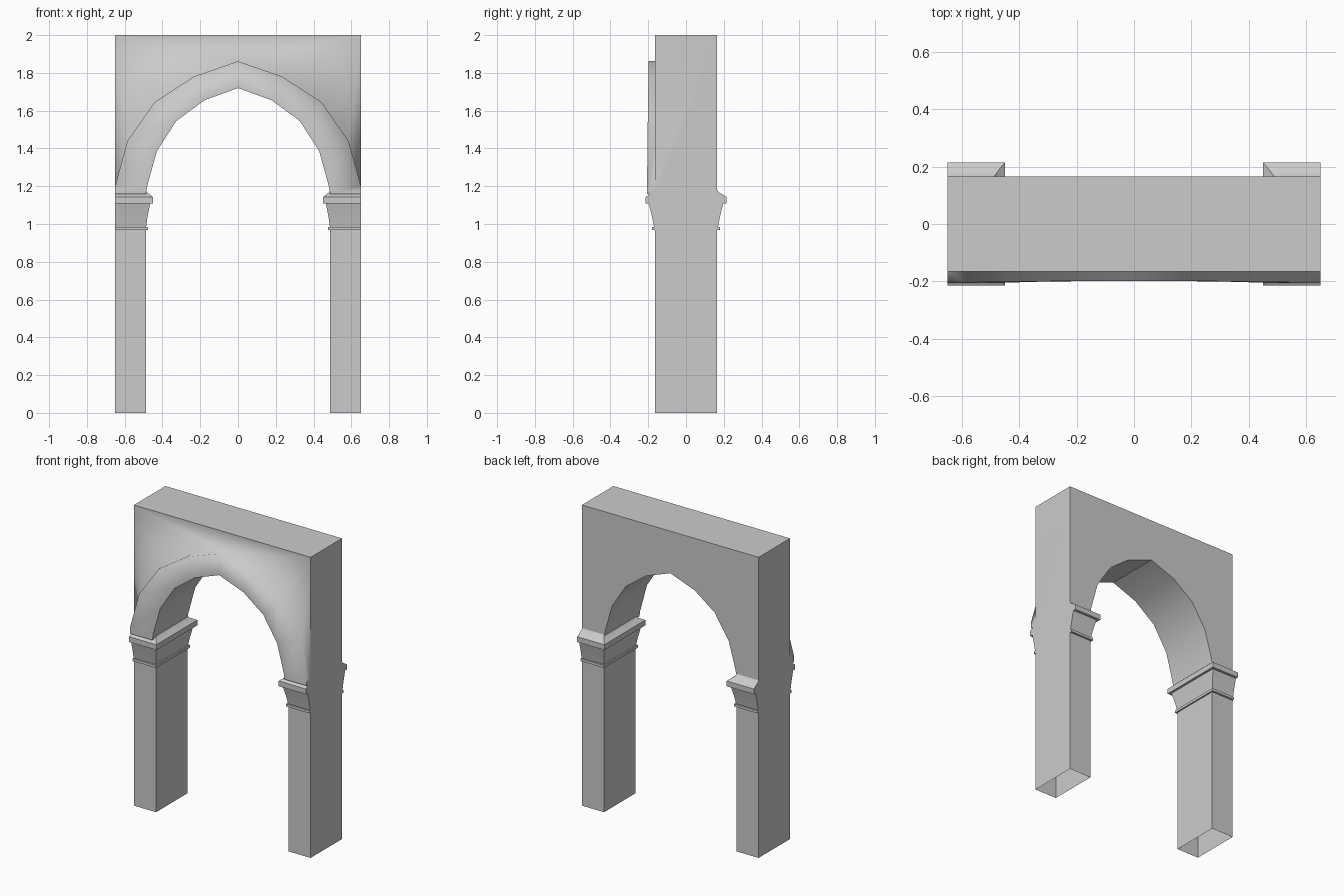
import bpy, bmesh, math

if "Cube" in bpy.data.objects:
    bpy.data.objects.remove(bpy.data.objects["Cube"])

HALF_W, HALF_D, HEIGHT = 0.65, 0.165, 2.0
PIER_X = 0.4875


def finish(bm, name, soft=()):
    """Smooth shading with creases, except on the soft edges."""
    bmesh.ops.recalc_face_normals(bm, faces=bm.faces)
    for f in bm.faces:
        f.smooth = True
    for e in bm.edges:
        if len(e.link_faces) == 2 and e not in soft:
            e.smooth = e.calc_face_angle(0) < math.radians(36)
    mesh = bpy.data.meshes.new(name)
    bm.to_mesh(mesh)
    bm.free()
    ob = bpy.data.objects.new(name, mesh)
    bpy.context.collection.objects.link(ob)
    return ob


# Piers with moulded capitals: (offset x, offset y, z), outer side stays flush
PROFILE = [(0, 0, 0), (0, 0, 0.967), (0.01, 0.014, 0.967), (0.01, 0.014, 0.984),
           (0.001, 0.004, 0.984), (0.008, 0.014, 1.035), (0.022, 0.032, 1.108),
           (0.0375, 0.05, 1.108), (0.0375, 0.05, 1.143), (0.018, 0.026, 1.158),
           (0.005, 0.008, 1.168), (0, 0, 1.182)]


def pier(side, name):
    bm = bmesh.new()
    rings = []
    for ox, oy, z in PROFILE:
        x, y = PIER_X - ox, HALF_D + oy
        rings.append([bm.verts.new((side * px, py, z)) for px, py in
                      ((HALF_W, -y), (x, -y), (x, y), (HALF_W, y))])
    for a, b in zip(rings, rings[1:]):
        for i in range(4):
            j = (i + 1) % 4
            bm.faces.new((a[i], a[j], b[j], b[i]))
    finish(bm, name)


pier(-1, "left_pier")
pier(1, "right_pier")

# Arch: matching points of the opening and the outer edge of the raised band
HALF_INNER = [(PIER_X, 1.16), (0.481, 1.2), (0.43, 1.385), (0.327, 1.545), (0.178, 1.655), (0, 1.72)]
HALF_OUTER = [(HALF_W, 1.16), (HALF_W, 1.205), (0.585, 1.44), (0.442, 1.645), (0.235, 1.78), (0, 1.862)]


def mirrored(half):
    return half + [(-x, z) for x, z in reversed(half[:-1])]


def band_y(z):
    return -0.206 + 0.008 * max(0, z - 1.3) / 0.55


bm = bmesh.new()
inner, outer = mirrored(HALF_INNER), mirrored(HALF_OUTER)
back_in = [bm.verts.new((x, HALF_D, z)) for x, z in inner]
band_in = [bm.verts.new((x, band_y(o[1]), z)) for (x, z), o in zip(inner, outer)]
band_out = [bm.verts.new((x, band_y(z), z)) for x, z in outer]
wall_out = [bm.verts.new((x, -HALF_D, z)) for x, z in outer]

# Intrados, band face and band rim strips
rows = [back_in, band_in, band_out, wall_out]
for a, b in zip(rows, rows[1:]):
    for i in range(len(a) - 1):
        bm.faces.new((a[i], a[i + 1], b[i + 1], b[i]))

# Wall block above: front, back, top and outer sides
fr, fl, br, bl = [bm.verts.new((x, y, HEIGHT)) for y in (-HALF_D, HALF_D) for x in (HALF_W, -HALF_W)]
foot_r, foot_l = [bm.verts.new((x, HALF_D, 1.16)) for x in (HALF_W, -HALF_W)]
bm.faces.new(wall_out[1:-1] + [fl, fr])
bm.faces.new(back_in + [foot_l, bl, br, foot_r])
bm.faces.new((fr, fl, bl, br))
bm.faces.new((foot_r, wall_out[0], wall_out[1], fr, br))
bm.faces.new((foot_l, wall_out[-1], wall_out[-2], fl, bl))

# The band rim blends softly into the wall
rim = set(band_out[1:-1]) | set(wall_out[1:-1])
soft = {e for e in bm.edges if e.verts[0] in rim and e.verts[1] in rim}
finish(bm, "arch_wall", soft)
